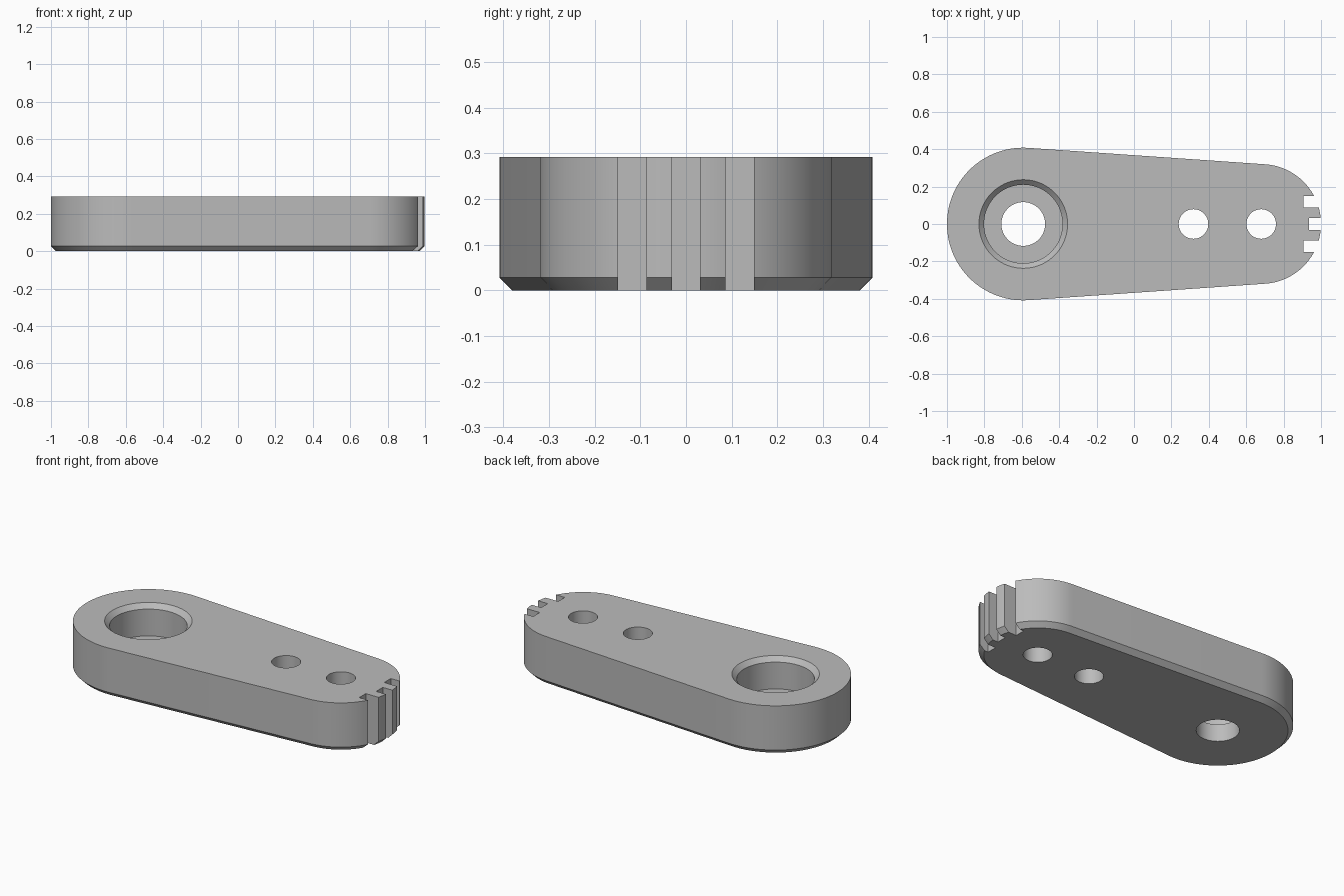
import bpy, bmesh
from math import acos, cos, sin, pi

cube = bpy.data.objects.get("Cube")
if cube:
    bpy.data.objects.remove(cube, do_unlink=True)

HEIGHT, CHAMFER = 0.292, 0.028
BIG_X, BIG_R = -0.592, 0.408
TIP_X, TIP_R = 0.68, 0.32

grey = bpy.data.materials.new("plain grey")
grey.use_nodes = True
grey.diffuse_color = (0.5, 0.5, 0.5, 1)
grey.node_tree.nodes["Principled BSDF"].inputs["Base Color"].default_value = (0.5, 0.5, 0.5, 1)


def stack(name, rings):
    """Closed solid from a pile of matching rings of points."""
    bm = bmesh.new()
    loops = [[bm.verts.new(p) for p in ring] for ring in rings]
    n = len(loops[0])
    for low, high in zip(loops, loops[1:]):
        for i in range(n):
            j = (i + 1) % n
            bm.faces.new((low[i], low[j], high[j], high[i]))
    bm.faces.new(loops[0][::-1])
    bm.faces.new(loops[-1])
    bmesh.ops.recalc_face_normals(bm, faces=bm.faces)
    mesh = bpy.data.meshes.new(name)
    bm.to_mesh(mesh)
    bm.free()
    mesh.materials.append(grey)
    obj = bpy.data.objects.new(name, mesh)
    bpy.context.collection.objects.link(obj)
    return obj


def arc(x, r, start, end, z, steps):
    return [(x + r * cos(start + (end - start) * i / steps),
             r * sin(start + (end - start) * i / steps), z) for i in range(steps + 1)]


def outline(inset, z):
    """Two end arcs joined by their common tangents."""
    a = acos((BIG_R - TIP_R) / (TIP_X - BIG_X))
    return (arc(TIP_X, TIP_R - inset, -a, a, z, 48)
            + arc(BIG_X, BIG_R - inset, a, 2 * pi - a, z, 56))


def lathe(name, x, profile):
    return stack(name, [arc(x, r, 0, 2 * pi, z, 72)[:-1] for r, z in profile])


def notch(name, y, depth_x):
    w = 0.031
    return stack(name, [[(depth_x, y - w, z), (1.1, y - w, z), (1.1, y + w, z), (depth_x, y + w, z)]
                        for z in (-0.1, 0.4)])


# Tapered arm with a chamfered lower edge
arm = stack("tapered_arm", [outline(CHAMFER, 0), outline(0, CHAMFER), outline(0, HEIGHT)])

# Stepped, countersunk bore, two pin holes and the end notches
cutters = [
    lathe("bore_cutter", BIG_X, [(0.117, -0.1), (0.117, 0.105), (0.21, 0.105),
                                 (0.21, 0.265), (0.237, HEIGHT), (0.287, HEIGHT + 0.05)]),
    lathe("inner_pin_cutter", 0.318, [(0.079, -0.1), (0.079, 0.4)]),
    lathe("outer_pin_cutter", TIP_X, [(0.079, -0.1), (0.079, 0.4)]),
    notch("middle_notch_cutter", 0, 0.935),
    notch("left_notch_cutter", 0.118, 0.905),
    notch("right_notch_cutter", -0.118, 0.905),
]

bpy.ops.object.select_all(action='DESELECT')
bpy.context.view_layer.objects.active = arm
arm.select_set(True)
for cutter in cutters:
    cutter.hide_render = True
    mod = arm.modifiers.new(cutter.name, 'BOOLEAN')
    mod.operation = 'DIFFERENCE'
    mod.solver = 'EXACT'
    mod.object = cutter
    bpy.ops.object.modifier_apply(modifier=mod.name)
    bpy.data.objects.remove(cutter, do_unlink=True)

bpy.ops.object.shade_smooth_by_angle(angle=pi / 6)
